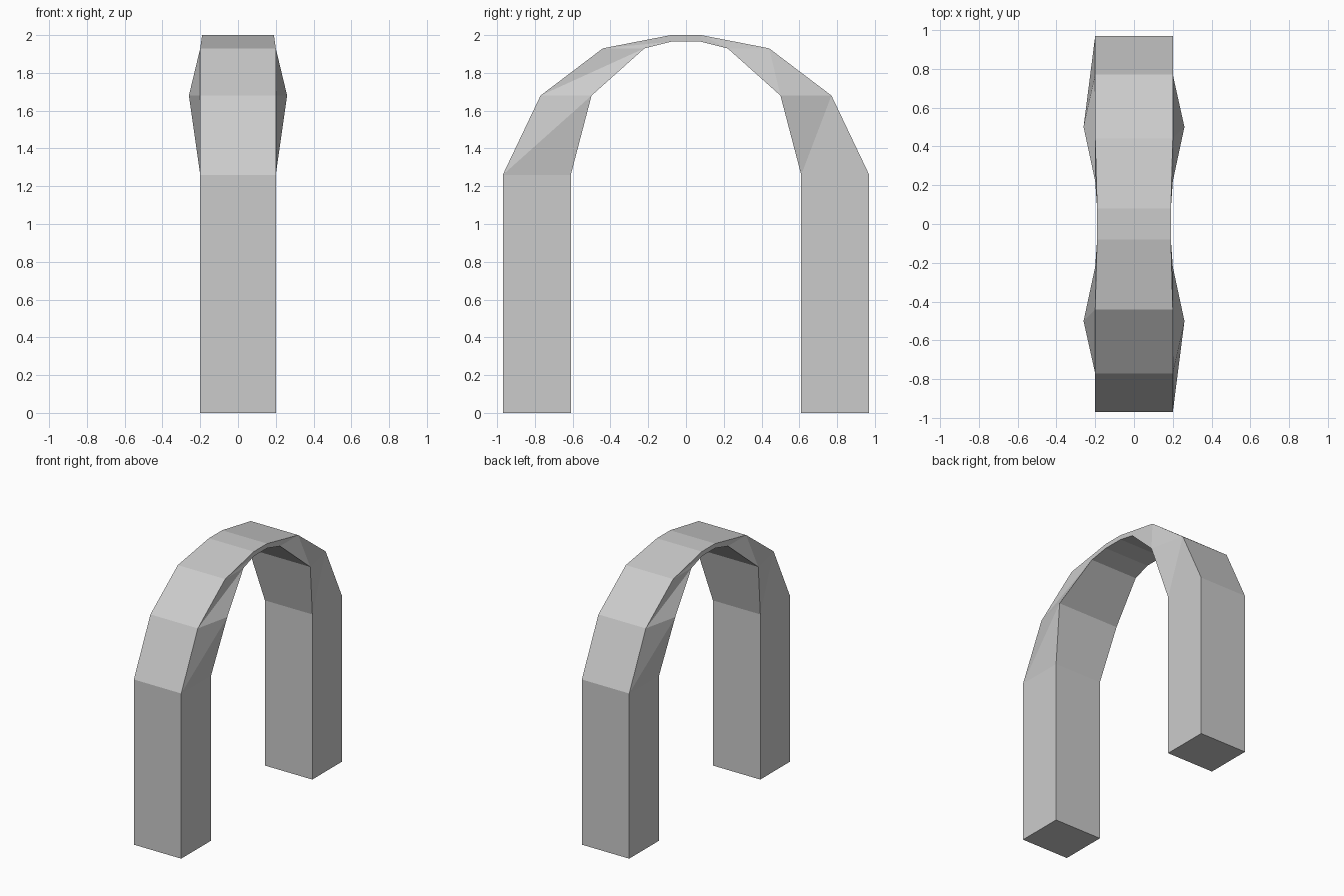
import bpy
import bmesh

if "Cube" in bpy.data.objects:
    bpy.data.objects.remove(bpy.data.objects["Cube"])

# Single plain grey
grey = bpy.data.materials.new("plain_grey")
grey.use_nodes = True
colour = (0.6, 0.6, 0.6, 1)
grey.diffuse_color = colour
grey.node_tree.nodes["Principled BSDF"].inputs["Base Color"].default_value = colour

# Half of the arch from foot to crown: outer (y, z), inner (y, z), outer and inner half width
half = [
    ((0.97, 0.0), (0.61, 0.0), 0.2, 0.2),
    ((0.97, 1.26), (0.61, 1.26), 0.2, 0.2),
    ((0.77, 1.68), (0.50, 1.68), 0.2, 0.26),
    ((0.44, 1.93), (0.22, 1.93), 0.2, 0.2),
    ((0.08, 2.0), (0.08, 1.965), 0.19, 0.19),
]
path = [(s, -1) for s in half] + [(s, 1) for s in reversed(half)]

# Cross-sections along the arch: outer right, outer left, inner left, inner right
bm = bmesh.new()
rings = []
for (outer, inner, wo, wi), side in path:
    rings.append([bm.verts.new((x, side * p[0], p[1]))
                  for x, p in ((-wo, outer), (wo, outer), (wi, inner), (-wi, inner))])

# Bands between sections; the twisted sides are split along the arch direction
for a, b in zip(rings, rings[1:]):
    bm.faces.new((a[0], a[1], b[1], b[0]))
    bm.faces.new((a[2], a[3], b[3], b[2]))
    bm.faces.new((a[1], a[2], b[2]))
    bm.faces.new((a[1], b[2], b[1]))
    bm.faces.new((a[3], a[0], b[0]))
    bm.faces.new((a[3], b[0], b[3]))

# Flat soles of both legs
bm.faces.new(rings[0])
bm.faces.new(rings[-1])
bmesh.ops.recalc_face_normals(bm, faces=bm.faces)

mesh = bpy.data.meshes.new("arch")
bm.to_mesh(mesh)
bm.free()
mesh.materials.append(grey)
arch = bpy.data.objects.new("arch", mesh)
bpy.context.collection.objects.link(arch)
